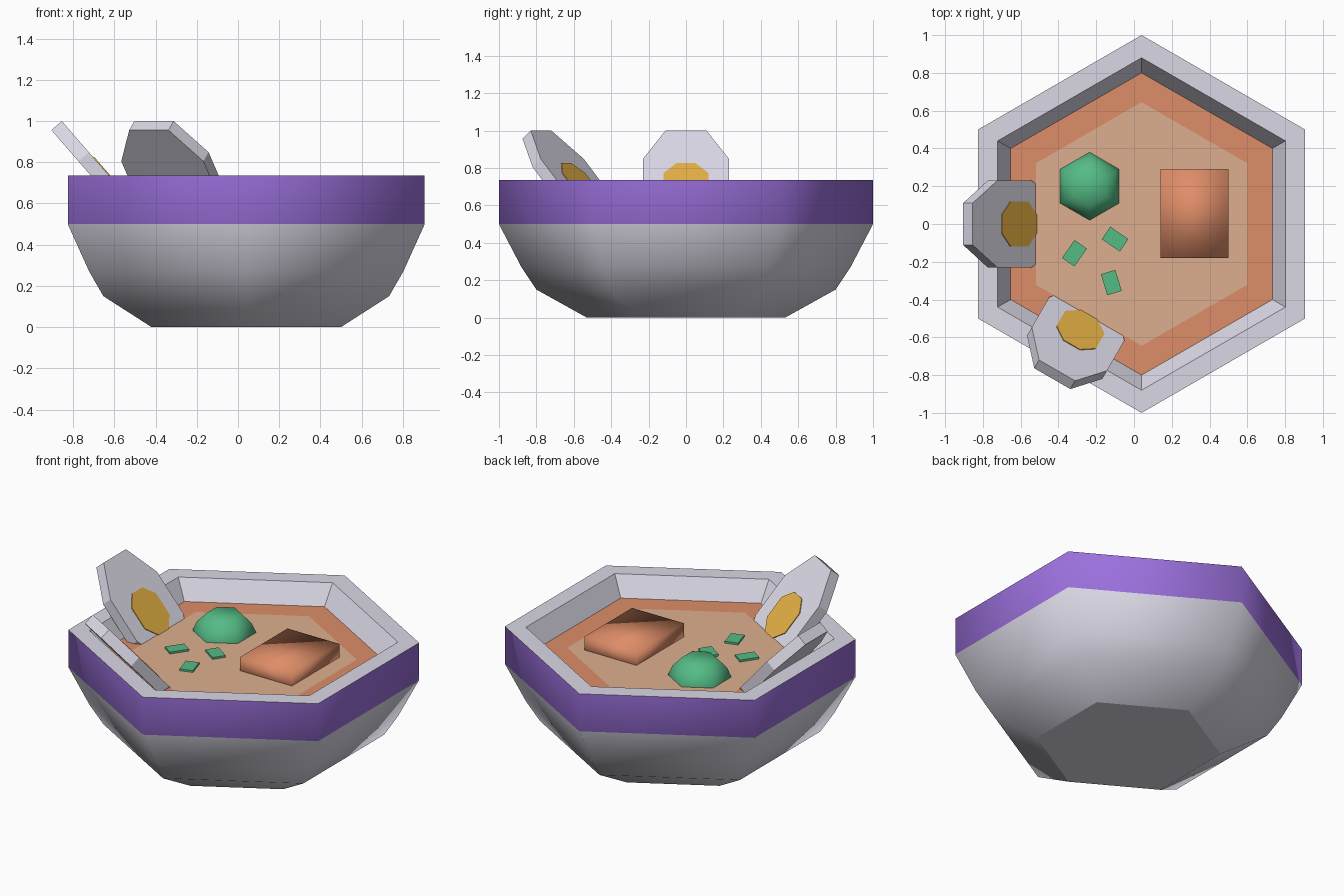
import bpy, bmesh, math
from mathutils import Matrix, Vector

if "Cube" in bpy.data.objects:
    bpy.data.objects.remove(bpy.data.objects["Cube"])

CX = 0.04          # bowl axis sits slightly right of centre
SOUP_Z = 0.615


def material(name, rgb):
    lin = [(c / 255 / 12.92) if c < 11 else ((c / 255 + 0.055) / 1.055) ** 2.4 for c in rgb]
    m = bpy.data.materials.new(name)
    m.diffuse_color = (*lin, 1)
    m.use_nodes = True
    m.node_tree.nodes["Principled BSDF"].inputs["Base Color"].default_value = m.diffuse_color
    return m


WHITE = material("pale_grey", (218, 216, 229))
PURPLE = material("purple", (155, 112, 220))
ORANGE = material("orange", (222, 141, 104))
BROTH = material("light_broth", (222, 175, 143))
GREEN = material("green", (84, 187, 133))
YOLK = material("yolk_yellow", (228, 175, 68))


def finish(name, bm, mats, smooth=False):
    me = bpy.data.meshes.new(name)
    for f in bm.faces:
        f.smooth = f.smooth or smooth
    bm.to_mesh(me)
    bm.free()
    for m in mats:
        me.materials.append(m)
    ob = bpy.data.objects.new(name, me)
    bpy.context.collection.objects.link(ob)
    return ob


def loft(profile, center, cap_start=True, cap_end=True):
    """Six-sided lathe of (radius, z) points, corners on the y axis."""
    bm = bmesh.new()
    rings = []
    for r, z in profile:
        rings.append([bm.verts.new((center[0] + r * math.cos(math.radians(30 + 60 * k)),
                                    center[1] + r * math.sin(math.radians(30 + 60 * k)), z))
                      for k in range(6)])
    for a, b in zip(rings, rings[1:]):
        for k in range(6):
            n = (k + 1) % 6
            bm.faces.new((a[k], a[n], b[n], b[k]))
    if cap_start:
        bm.faces.new(rings[0][::-1])
    if cap_end:
        bm.faces.new(rings[-1])
    return bm


def prism(points, thickness, matrix):
    """Outline extruded downwards from local z = 0, then placed."""
    bm = bmesh.new()
    top = [bm.verts.new((x, y, 0)) for x, y in points]
    low = [bm.verts.new((x, y, -thickness)) for x, y in points]
    bm.faces.new(top)
    bm.faces.new(low[::-1])
    for i in range(len(points)):
        j = (i + 1) % len(points)
        bm.faces.new((top[j], top[i], low[i], low[j]))
    bmesh.ops.transform(bm, matrix=matrix, verts=bm.verts)
    bmesh.ops.recalc_face_normals(bm, faces=bm.faces)
    return bm


def octagon(w, h, cw, ch):
    return [(cw, -h), (w, -ch), (w, ch), (cw, h), (-cw, h), (-w, ch), (-w, -ch), (-cw, -h)]


# Bowl: smooth outside with a purple band, flat rim and inner wall
bm = loft([(0.53, 0), (0.80, 0.15), (0.88, 0.27), (1.0, 0.5), (1.0, 0.735),
           (0.88, 0.735), (0.80, SOUP_Z), (0.78, SOUP_Z - 0.02)], (CX, 0))
for f in bm.faces:
    c = f.calc_center_median()
    outward = f.normal.x * (c.x - CX) + f.normal.y * c.y
    f.normal_update()
    outward = f.normal.x * (c.x - CX) + f.normal.y * c.y
    f.smooth = outward > 0.05
    f.material_index = 1 if outward > 0.05 and c.z > 0.51 else 0
for e in bm.edges:
    if len({f.smooth for f in e.link_faces}) > 1:
        e.smooth = False
finish("bowl", bm, [WHITE, PURPLE])

# Soup: oily outer ring and lighter broth in the middle
bm = loft([(0.80, SOUP_Z), (0.645, SOUP_Z)], (CX, 0), cap_start=False)
for f in bm.faces:
    f.material_index = 1 if len(f.verts) == 6 else 0
finish("soup", bm, [ORANGE, BROTH])

# Two egg halves leaning on the rim, the second turned 60 degrees round the bowl
slope = Vector((-0.655, 0, 0.755)).normalized()
normal = Vector((0.755, 0, 0.655)).normalized()
side = slope.cross(normal)
frame = Matrix((side, slope, normal)).transposed().to_4x4()
for i in range(2):
    turn = (Matrix.Translation((CX, 0, 0)) @ Matrix.Rotation(math.radians(60 * i), 4, 'Z')
            @ Matrix.Translation((-0.672, 0, 0.743)) @ frame)
    finish(f"egg_white_{i + 1}", prism(octagon(0.23, 0.34, 0.11, 0.14), 0.067, turn), [WHITE])
    finish(f"egg_yolk_{i + 1}", prism(octagon(0.12, 0.14, 0.05, 0.07), 0.008,
           turn @ Matrix.Translation((0, -0.034, 0.005))), [YOLK])

# Meat block, softly shaded
block = [(-0.18, -0.235), (0.18, -0.235), (0.18, 0.235), (-0.18, 0.235)]
finish("meat_block", prism(block, 0.13, Matrix.Translation((0.32, 0.055, 0.70))), [ORANGE], True)

# Green dome
finish("green_dome", loft([(0.18, SOUP_Z - 0.01), (0.18, SOUP_Z + 0.005), (0.155, 0.675),
                           (0.10, 0.728)], (-0.235, 0.20)), [GREEN], True)

# Chopped herb pieces
chip = [(-0.058, -0.04), (0.058, -0.04), (0.058, 0.04), (-0.058, 0.04)]
for i, (x, y, a) in enumerate([(-0.315, -0.155, 55), (-0.10, -0.08, -34), (-0.12, -0.31, -73)]):
    place = Matrix.Translation((x, y, SOUP_Z + 0.012)) @ Matrix.Rotation(math.radians(a), 4, 'Z')
    finish(f"herb_piece_{i + 1}", prism(chip, 0.02, place), [GREEN])
